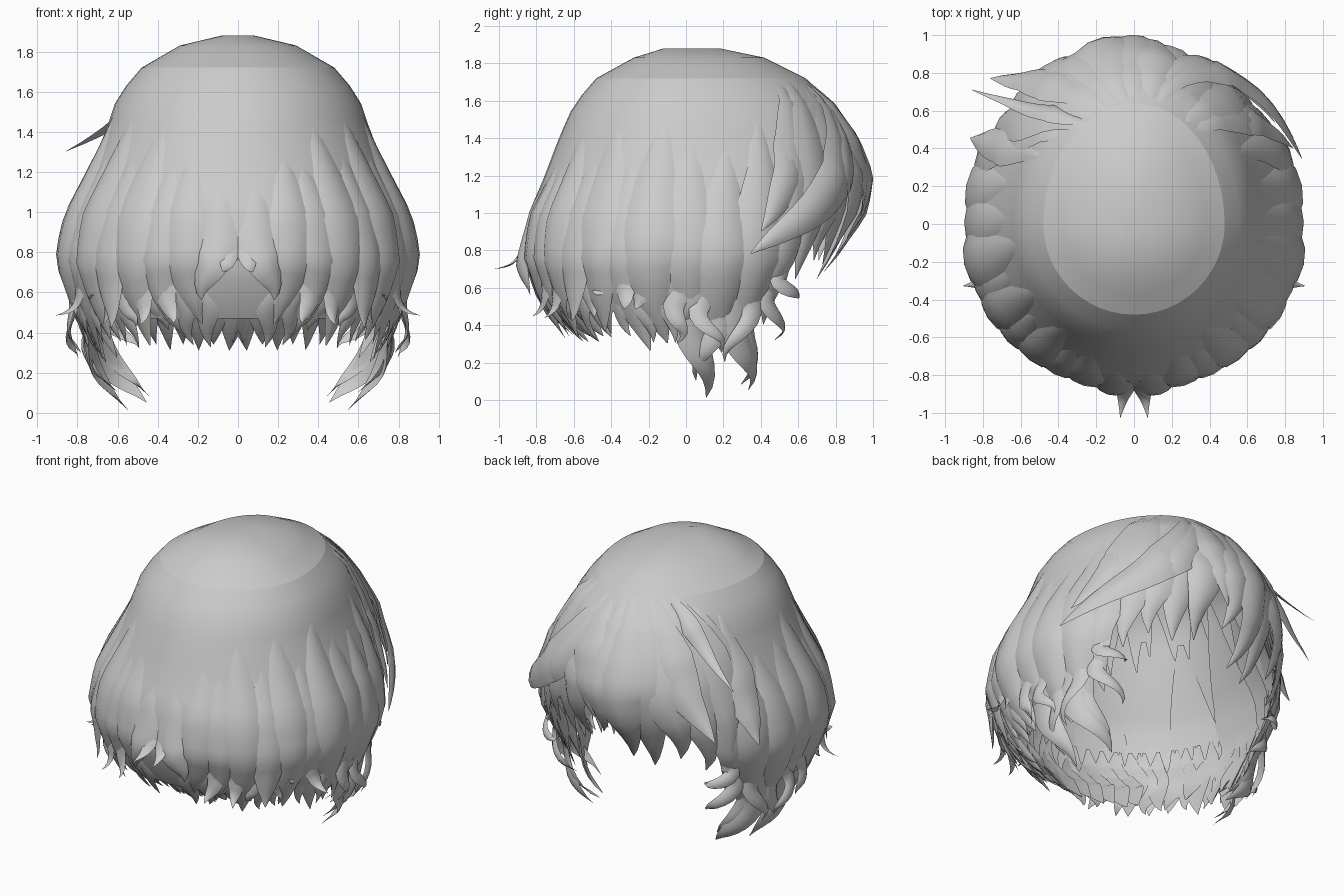
import bpy, bmesh, math, random
from mathutils import Vector

if "Cube" in bpy.data.objects:
    bpy.data.objects.remove(bpy.data.objects["Cube"], do_unlink=True)
random.seed(4)

hair = bpy.data.materials.new("hair_grey")
hair.use_nodes = True
hair.diffuse_color = (0.6, 0.6, 0.6, 1)
hair.node_tree.nodes["Principled BSDF"].inputs["Base Color"].default_value = (0.6, 0.6, 0.6, 1)

# Head volume: height, half width, depth towards -y, depth towards +y
PROFILE = [(1.89, 0, 0, 0), (1.88, .08, .12, .18), (1.83, .29, .28, .42), (1.72, .48, .48, .64),
           (1.58, .6, .6, .79), (1.4, .66, .68, .9), (1.2, .745, .755, .97), (1, .835, .84, .95),
           (.75, .885, .87, .86), (.55, .83, .8, .76), (.3, .73, .64, .66), (0, .64, .5, .57)]
AROUND = [i * 7.5 for i in range(48)]


def surface(angle, z, offset=0):
    """Point on the head volume, pushed outwards by offset."""
    z0 = max(0, min(z, 1.885))
    for hi, lo in zip(PROFILE, PROFILE[1:]):
        if z0 >= lo[0]:
            break
    k = (hi[0] - z0) / (hi[0] - lo[0])
    a, b, f = (hi[i] + (lo[i] - hi[i]) * k for i in (1, 2, 3))
    c, s = math.cos(math.radians(angle)), math.sin(math.radians(angle))
    return Vector(((a + offset) * c, ((f if s > 0 else b) + offset) * s, z))


def add_mesh(name, bm):
    bmesh.ops.recalc_face_normals(bm, faces=bm.faces)
    mesh = bpy.data.meshes.new(name)
    bm.to_mesh(mesh)
    bm.free()
    mesh.materials.append(hair)
    obj = bpy.data.objects.new(name, mesh)
    bpy.context.collection.objects.link(obj)
    bpy.ops.object.select_all(action='DESELECT')
    obj.select_set(True)
    bpy.context.view_layer.objects.active = obj
    bpy.ops.object.shade_smooth_by_angle(angle=math.radians(50))


def loft(bm, rings):
    rows = [[bm.verts.new(p) for p in ring] for ring in rings]
    for r0, r1 in zip(rows, rows[1:]):
        for i in range(len(r0)):
            j = (i + 1) % len(r0)
            bm.faces.new((r0[i], r0[j], r1[j], r1[i]))
    return rows


# Crown: smooth cap on top
bm = bmesh.new()
rows = loft(bm, [[surface(a, z) for a in AROUND] for z in (1.72, 1.78, 1.83, 1.88)])
bm.faces.new(rows[-1])
add_mesh("crown", bm)


# Scalp wall: open over the face
def hem(angle):
    side = math.degrees(math.asin(math.sin(math.radians(angle))))
    return .47 + .8 * max(0, min(1, (side - 32) / 10))


bm = bmesh.new()
loft(bm, [[surface(a, 1.72 + (hem(a) - 1.72) * k / 14) for a in AROUND] for k in range(15)])
add_mesh("scalp_wall", bm)


def lock(bm, start, mid, tip, width, lift=.02, flick=0.0, wave=0.0):
    """Tapered lock rising out of the scalp; start, mid and tip are (angle, height)."""
    def at(t):
        u = 1 - t
        ang, z = (u * u * p + 2 * u * t * q + t * t * r for p, q, r in zip(start, mid, tip))
        ang += wave * t * math.sin(t * 9)
        off = (lift + .02) * min(1, 2 * t) - .02 + flick * t ** 4
        off += abs(wave) * .012 * t * math.sin(t * 8 + 2)
        return surface(ang, z, off)

    rings = []
    steps = 16
    for i in range(steps + 1):
        t = i / steps * .995
        p = at(t)
        tangent = (at(t + .01) - at(t - .01)).normalized()
        out = Vector((p.x, p.y, .25)).normalized()
        side = tangent.cross(out).normalized()
        out = side.cross(tangent).normalized()
        w = width * min(1, .1 + 2 * t) * (1 - t ** 2.4) / 2
        rings.append([p + side * w * s + out * w * h for s, h in
                      ((-1, -.2), (-.55, .06), (0, .14), (.55, .06), (1, -.2), (0, -.1))])
    rows = loft(bm, rings)
    bm.faces.new(rows[0])
    bm.faces.new(rows[-1])


def lock_group(name, locks, mirrored=True):
    bm = bmesh.new()
    for start, mid, tip, *rest in locks:
        lock(bm, start, mid, tip, *rest)
        if mirrored:
            flip = [(180 - a, z) for a, z in (start, mid, tip)]
            if len(rest) > 3:
                rest[3] = -rest[3]
            lock(bm, *flip, *rest)
    add_mesh(name, bm)


# Nape: broad locks growing out of the smooth back
lock_group("nape_locks", [
    ((-88, .95), (-87, .75), (-86, .7), .12, .01, .17),
    ((-85, 1.3), (-83, .8), (-79, .56), .28, .01, .05, 2),
    ((-72, 1.45), (-70, .8), (-77, .44), .34, .01, .0),
    ((-66, 1.4), (-59, .8), (-65, .46), .32, .01, .02),
    ((-57, 1.6), (-49, .8), (-56, .33), .36, .02, .02),
    ((-44, 1.5), (-41, .75), (-46, .42), .32, .01, .12),
])

# Sides: long overlapping locks
lock_group("side_locks", [
    ((-36, 1.65), (-29, .8), (-37, .36), .38, .02, .02),
    ((-22, 1.45), (-27, .8), (-18, .26), .4, .01, -.02),
    ((-8, 1.65), (-19, .75), (-9, .3), .42, .03, -.05),
    ((4, 1.6), (-4, .75), (6, .33), .46, .0, -.03),
    ((16, 1.5), (9, .7), (18, .25), .42, .015, -.04),
    ((30, 1.65), (21, .75), (31, .27), .38, .02, -.04),
    ((40, 1.6), (32, .8), (38, .4), .3, .01, -.04),
])

# Sidelocks: long wavy curls in front of the ears
lock_group("sidelock_curls", [
    ((3, .85), (2, .4), (11, .01), .26, .0, -.06, 4),
    ((12, .8), (14, .45), (8, .1), .18, .01, -.05, -5),
    ((22, .9), (19, .35), (38, .05), .28, .02, -.06, 4),
    ((24, .9), (28, .4), (35, .08), .18, .0, -.08, 5),
    ((27, .85), (28, .5), (20, .2), .15, .02, .06, -5),
    ((34, .9), (34, .5), (45, .32), .15, .01, .0, 5),
    ((38, .95), (37, .55), (46, .56), .14, .02, .0, 5),
    ((10, .75), (4, .45), (12, .27), .13, .03, .1, 5),
    ((-4, .8), (0, .5), (-6, .3), .15, .02, .06, 4),
])

# Ragged hem: short random tips under the broad locks
tips = []
for i in range(16):
    a = -88 + i * 6
    tips.append(((a, .85), (a + random.uniform(-3, 3), .6),
                 (a + random.uniform(-5, 5), random.uniform(.3, .42)),
                 random.uniform(.14, .22), -.01, random.uniform(-.06, .03), random.uniform(-2, 2)))
for i in range(7):
    a = -64 + i * 8
    tips.append(((a, .85), (a, .55), (a + random.uniform(-6, 6), random.uniform(.42, .58)),
                 .14, .01, random.uniform(.05, .16), random.uniform(-3, 3)))
lock_group("hem_tips", tips)

# Nape underlayer: short hanging tips set inwards
lock_group("nape_underlayer", [
    ((-88 + i * 7, .7), (-88 + i * 7, .5), (-86 + i * 7, .31 + .03 * (i % 2)), .19, -.05, -.05)
    for i in range(6)])

# Fringe: locks fanning out from the parting
lock_group("fringe", [
    ((86, 1.77), (96, 1.4), (88, .86), .4, .01, -.04, 2),
    ((92, 1.76), (110, 1.35), (98, .68), .44, .03, -.1, 2),
    ((98, 1.76), (121, 1.35), (109, .64), .44, .01, -.08),
    ((104, 1.76), (133, 1.35), (121, .74), .44, .03, -.04, 2),
    ((112, 1.75), (143, 1.35), (131, .64), .42, .01, -.02, 2),
    ((120, 1.75), (153, 1.4), (142, .72), .42, .02, .0),
    ((132, 1.72), (157, 1.35), (150, .58), .36, .01, -.02),
    ((82, 1.77), (79, 1.4), (88, .98), .36, .01, -.02),
    ((78, 1.77), (70, 1.4), (79, .76), .4, -.01, -.06, -2),
    ((73, 1.77), (57, 1.35), (68, .72), .42, -.03, -.03),
    ((68, 1.76), (49, 1.35), (58, .74), .42, -.03, .0, -2),
    ((62, 1.76), (41, 1.35), (47, .64), .42, .0, -.01),
    ((54, 1.74), (32, 1.35), (38, .58), .38, .01, -.02),
    ((80, 1.78), (54, 1.1), (22, .78), .32, .05, .04, -2),
    ((80, 1.78), (66, 1.1), (32, .98), .26, .03, .02),
], mirrored=False)

# Loose strands standing off the head
lock_group("loose_strands", [
    ((118, 1.74), (138, 1.64), (146, 1.3), .15, .04, .3),
    ((110, 1.74), (130, 1.4), (137, .95), .36, .04, .16),
    ((150, 1.65), (156, 1.2), (153, .85), .32, .03, .08),
    ((42, 1.6), (36, 1.2), (24, .9), .26, .03, .04),
], mirrored=False)
